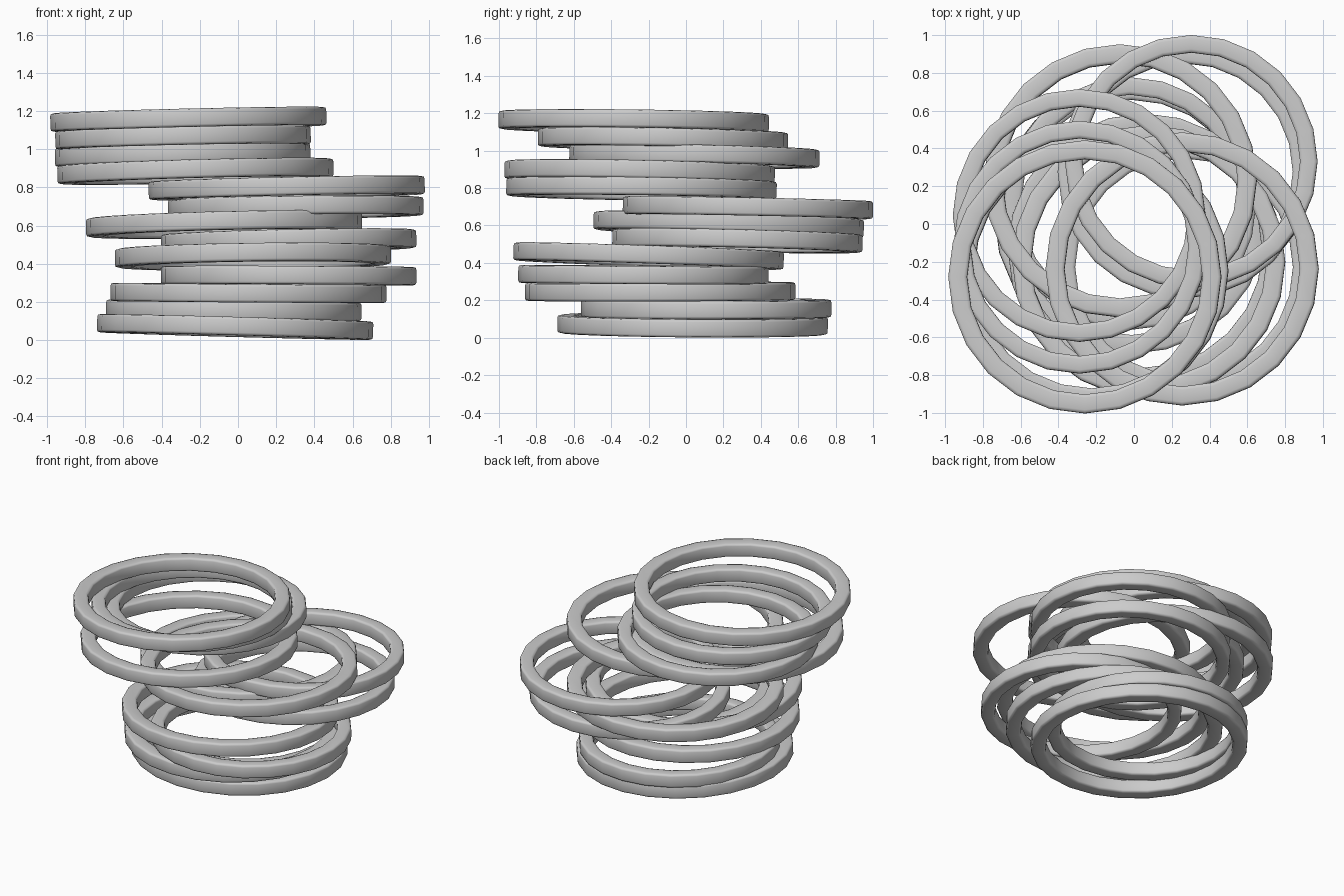
import bpy, math
from mathutils import Matrix, Vector

if "Cube" in bpy.data.objects:
    bpy.data.objects.remove(bpy.data.objects["Cube"])

SIDES = 24
LARGE, SMALL = 0.723, 0.669      # outer radii
HALF_H = 0.048                   # half height of the band

# rings bottom to top: radius, centre x, y, z, rise along x, rise along y
RINGS = [
    (LARGE, -0.015, 0.035, 0.069, -0.040, -0.010),
    (SMALL, -0.022, 0.108, 0.156, -0.018, 0.000),
    (LARGE, 0.055, -0.138, 0.247, -0.010, 0.004),
    (SMALL, 0.265, -0.228, 0.337, -0.005, -0.008),
    (LARGE, 0.078, -0.200, 0.437, 0.018, -0.050),
    (SMALL, 0.265, 0.275, 0.518, 0.028, -0.030),
    (LARGE, -0.073, 0.228, 0.605, 0.034, -0.045),
    (SMALL, 0.303, 0.331, 0.695, 0.014, -0.026),
    (LARGE, 0.255, -0.238, 0.797, 0.030, -0.020),
    (LARGE, -0.223, -0.248, 0.884, 0.038, -0.030),
    (SMALL, -0.290, 0.045, 0.970, 0.030, -0.026),
    (SMALL, -0.288, -0.123, 1.060, 0.028, -0.024),
    (LARGE, -0.260, -0.280, 1.156, 0.034, -0.018),
]


def make_ring(name, radius, x, y, z, dx, dy):
    w = 0.1 * radius / LARGE
    h, c = HALF_H, 0.014
    # softened square section: inset from the outer rim, height
    section = [(0, -h + c), (0, h - c), (0.004, h - 0.004), (c + 0.004, h),
               (w - c - 0.004, h), (w - 0.004, h - 0.004), (w, h - c), (w, -h + c),
               (w - 0.004, -h + 0.004), (w - c - 0.004, -h),
               (c + 0.004, -h), (0.004, -h + 0.004)]
    n = len(section)
    verts, faces = [], []
    for i in range(SIDES):
        a = 2 * math.pi * i / SIDES
        verts += [((radius - d) * math.cos(a), (radius - d) * math.sin(a), v)
                  for d, v in section]
        j = (i + 1) % SIDES
        for k in range(n):
            m = (k + 1) % n
            faces.append((i * n + k, j * n + k, j * n + m, i * n + m))
    mesh = bpy.data.meshes.new(name)
    mesh.from_pydata(verts, [], faces)
    # lean the ring so it rests on the one below
    normal = Vector((-dx / (2 * radius), -dy / (2 * radius), 1)).normalized()
    tilt = Vector((0, 0, 1)).rotation_difference(normal).to_matrix().to_4x4()
    mesh.transform(Matrix.Translation((x, y, z)) @ tilt)
    for p in mesh.polygons:
        p.use_smooth = True
    obj = bpy.data.objects.new(name, mesh)
    bpy.context.collection.objects.link(obj)


for idx, ring in enumerate(RINGS, 1):
    make_ring(f"stacked_ring_{idx:02d}", *ring)
